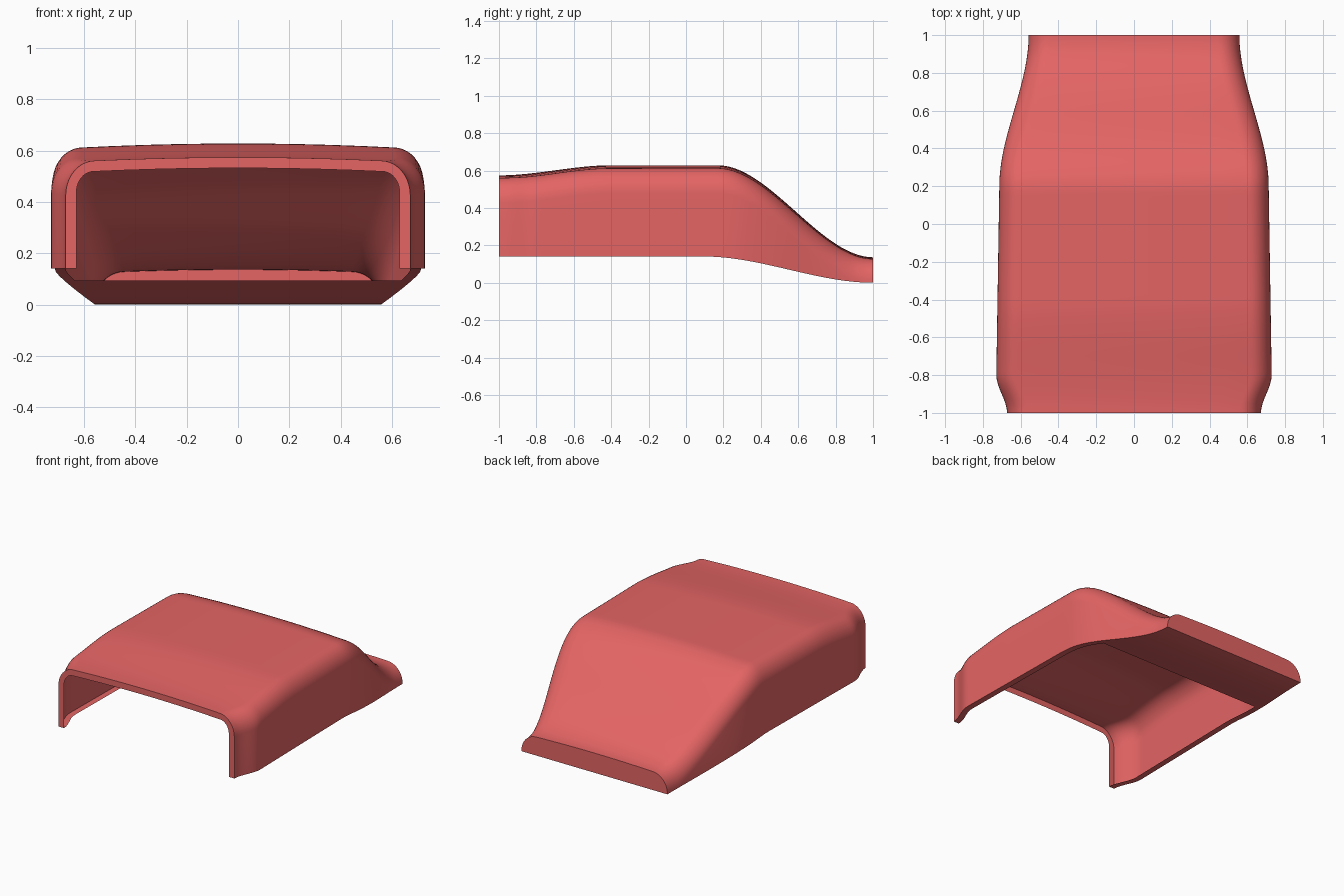
import bpy, bmesh, math

if "Cube" in bpy.data.objects:
    bpy.data.objects.remove(bpy.data.objects["Cube"])


def ease(y, y0, y1, a, b):
    t = max(0.0, min(1.0, (y - y0) / (y1 - y0)))
    return a + (b - a) * t * t * (3 - 2 * t)


def half_width(y):
    if y < -0.8:
        return ease(y, -1, -0.8, 0.672, 0.729)
    if y < 0.2:
        return 0.729 - 0.016 * (y + 0.8)
    return ease(y, 0.2, 1, 0.713, 0.558)


def top(y):
    return ease(y, -1, -0.4, 0.574, 0.628) if y < 0 else ease(y, 0.17, 1, 0.628, 0.136)


def bottom(y):
    return ease(y, 0.1, 1, 0.14, 0)


FLOOR_Y = 0.45
LIP, CORNER_X, CORNER_Z = 0.042, 0.115, 0.135
CROWN = 0.042  # roof drop per squared unit of width


def section(y, inset):
    """Arched cross-section from the left leg over the roof to the right leg."""
    w, high, low = half_width(y) - inset, top(y) - inset, bottom(y)
    rx = CORNER_X - 1.15 * inset
    xc = w - rx
    drop = CROWN * xc * xc
    rz = min(CORNER_Z - 1.3 * inset, 0.96 * (high - drop - low))
    zc = high - drop - rz
    half = [(w, low)]
    for i in range(11):
        a = math.pi / 2 * i / 10
        half.append((xc + rx * math.cos(a), zc + rz * math.sin(a)))
    for i in range(4, 0, -1):
        x = xc * i / 5
        half.append((x, high - CROWN * x * x))
    pts = half + [(0, high)] + [(-x, z) for x, z in reversed(half)]
    return [(x, y, z) for x, z in pts]


bm = bmesh.new()
stations = [round(-1 + 0.025 * i, 3) for i in range(81)]
floor_i = stations.index(FLOOR_Y)

# Thin outer skin
skin = [[bm.verts.new(p) for p in section(y, 0)] for y in stations]
for a, b in zip(skin, skin[1:]):
    for j in range(len(a) - 1):
        bm.faces.new((a[j], a[j + 1], b[j + 1], b[j]))

# Front rim, turned inward
rim = [bm.verts.new(p) for p in section(-1, LIP)]
for j in range(len(rim) - 1):
    bm.faces.new((skin[0][j], skin[0][j + 1], rim[j + 1], rim[j]))

# Lips turned inward along the foot of both side walls
lips = [(rim[0], rim[-1])]
for y in stations[1:floor_i + 1]:
    x = half_width(y) - LIP
    lips.append(tuple(bm.verts.new((s * x, y, bottom(y))) for s in (1, -1)))
for i in range(floor_i):
    for k, end in ((0, 0), (1, -1)):
        bm.faces.new((skin[i][end], skin[i + 1][end], lips[i + 1][k], lips[i][k]))

# Underside of the tail
for i in range(floor_i, len(stations) - 1):
    a, b = skin[i], skin[i + 1]
    start = [a[0], *lips[i], a[-1]] if i == floor_i else [a[0], a[-1]]
    bm.faces.new(start + [b[-1], b[0]])

# Tail end
bm.faces.new(skin[-1])
bmesh.ops.recalc_face_normals(bm, faces=bm.faces)

mesh = bpy.data.meshes.new("shell_cover")
bm.to_mesh(mesh)
bm.free()
cover = bpy.data.objects.new("shell_cover", mesh)
bpy.context.collection.objects.link(cover)

# Coral red finish
red = bpy.data.materials.new("coral_red")
red.use_nodes = True
red.diffuse_color = (0.78, 0.128, 0.128, 1)
red.node_tree.nodes["Principled BSDF"].inputs["Base Color"].default_value = red.diffuse_color
mesh.materials.append(red)

bpy.ops.object.select_all(action="DESELECT")
cover.select_set(True)
bpy.context.view_layer.objects.active = cover
bpy.ops.object.shade_smooth_by_angle(angle=math.radians(35))
